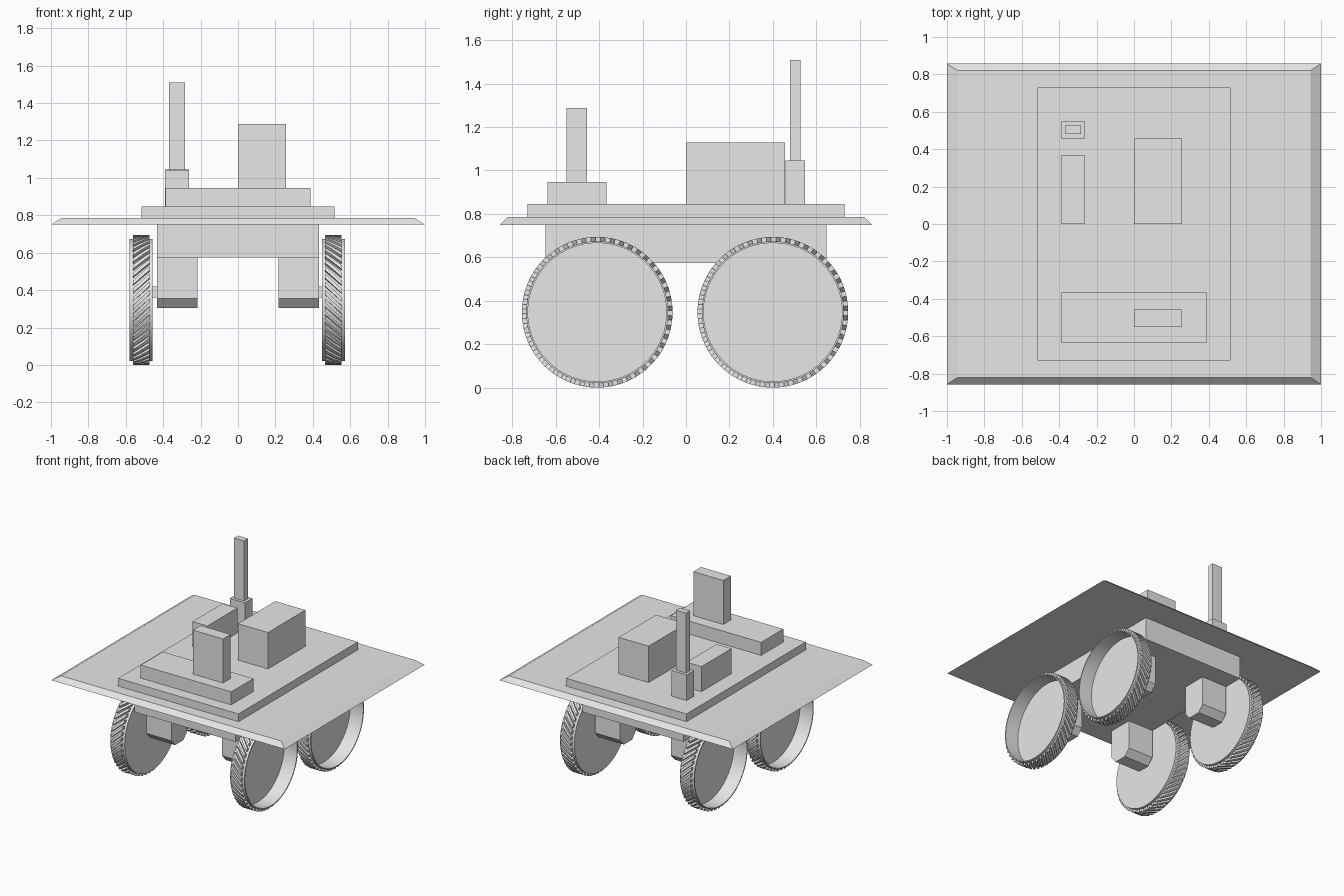
import bpy, bmesh, math

if "Cube" in bpy.data.objects:
    bpy.data.objects.remove(bpy.data.objects["Cube"])

grey = bpy.data.materials.new("light_grey")
grey.diffuse_color = (0.8, 0.8, 0.8, 1)
grey.use_nodes = True
grey.node_tree.nodes["Principled BSDF"].inputs["Base Color"].default_value = grey.diffuse_color


def finish(name, bm, smooth=False):
    bmesh.ops.recalc_face_normals(bm, faces=bm.faces)
    me = bpy.data.meshes.new(name)
    bm.to_mesh(me)
    bm.free()
    me.materials.append(grey)
    ob = bpy.data.objects.new(name, me)
    bpy.context.collection.objects.link(ob)
    if smooth:
        bpy.ops.object.select_all(action='DESELECT')
        ob.select_set(True)
        bpy.context.view_layer.objects.active = ob
        bpy.ops.object.shade_smooth_by_angle(angle=math.radians(30))
    return ob


def box(name, x, y, z, inset=0.0):
    """Box from (min, max) ranges; inset shrinks the top to slope the sides."""
    bm = bmesh.new()
    rings = []
    for h, i in ((z[0], 0), (z[1], inset)):
        rings.append([bm.verts.new(p) for p in (
            (x[0] + i, y[0] + i * 0.65, h), (x[1] - i, y[0] + i * 0.65, h),
            (x[1] - i, y[1] - i * 0.65, h), (x[0] + i, y[1] - i * 0.65, h))])
    bm.faces.new(rings[0])
    bm.faces.new(rings[1])
    for k in range(4):
        n = (k + 1) % 4
        bm.faces.new((rings[0][k], rings[0][n], rings[1][n], rings[1][k]))
    return finish(name, bm)


# Chassis and deck
box("chassis", (-0.432, 0.432), (-0.647, 0.647), (0.575, 0.75))
box("deck", (-1, 1), (-0.857, 0.857), (0.75, 0.785), 0.056)
box("deck_plate", (-0.516, 0.516), (-0.73, 0.73), (0.785, 0.846))

# Equipment on the deck
box("front_step", (-0.388, 0.388), (-0.637, -0.366), (0.846, 0.947))
box("upright_panel", (0, 0.257), (-0.55, -0.457), (0.947, 1.288))
box("large_case", (0, 0.257), (0, 0.457), (0.846, 1.128))
box("small_case", (-0.39, -0.262), (0, 0.367), (0.846, 1.04))
box("mast_base", (-0.39, -0.262), (0.458, 0.549), (0.846, 1.045))
box("mast", (-0.37, -0.283), (0.48, 0.527), (1.045, 1.51))


# Hanging leg with chamfered lower edges
def leg(name, side, cy):
    prof = [(-0.095, 0.575), (-0.095, 0.355), (-0.05, 0.305),
            (0.05, 0.305), (0.095, 0.355), (0.095, 0.575)]
    bm = bmesh.new()
    a, b = [[bm.verts.new((side * x, cy + y, z)) for y, z in prof] for x in (0.217, 0.432)]
    bm.faces.new(a)
    bm.faces.new(b)
    for k in range(6):
        n = (k + 1) % 6
        bm.faces.new((a[k], a[n], b[n], b[k]))
    finish(name, bm)


# Wheel: dish open to the outside, with slanted tread bars
R_BODY, R_TREAD, WIDTH, CZ = 0.327, 0.347, 0.123, 0.347


def wheel(name, side, x_in, cy):
    def point(x, r, a):
        return (side * (x_in + x), cy + r * math.cos(a), CZ + r * math.sin(a))

    bm = bmesh.new()
    seg = 64
    prof = [(0, R_BODY), (WIDTH, R_BODY), (WIDTH, 0.319), (0.012, 0.319)]
    rings = [[bm.verts.new(point(x, r, 2 * math.pi * k / seg)) for k in range(seg)]
             for x, r in prof]
    for r0, r1 in zip(rings, rings[1:]):
        for k in range(seg):
            n = (k + 1) % seg
            bm.faces.new((r0[k], r0[n], r1[n], r1[k]))
    bm.faces.new(rings[0])
    bm.faces.new(rings[-1])
    finish(name, bm, True)

    # Tread bars wrap round the rim at a slant
    bm = bmesh.new()
    bars, steps, slant, thick = 48, 3, 0.24, 0.07
    for i in range(bars):
        a0 = 2 * math.pi * i / bars
        sections = []
        for s in range(steps + 1):
            t = s / steps
            a, x = a0 + slant * (t - 0.5), 0.018 + 0.087 * t
            sections.append([bm.verts.new(point(x, r, a + d)) for r, d in (
                (0.322, -thick / 2), (R_TREAD, -thick / 2),
                (R_TREAD, thick / 2), (0.322, thick / 2))])
        for p, q in zip(sections, sections[1:]):
            for k in range(4):
                n = (k + 1) % 4
                bm.faces.new((p[k], p[n], q[n], q[k]))
        bm.faces.new(sections[0])
        bm.faces.new(sections[-1])
    finish(name + "_tread", bm)


for end, cy in (("front", -0.409), ("rear", 0.4)):
    for label, side, x_in in (("left", -1, 0.456), ("right", 1, 0.448)):
        leg(f"{end}_{label}_leg", side, cy)
        wheel(f"{end}_{label}_wheel", side, x_in, cy)
        # Short axle joining leg and wheel
        xs = sorted((side * 0.43, side * (x_in + 0.005)))
        box(f"{end}_{label}_axle", xs, (cy - 0.03, cy + 0.03), (0.36, 0.42))
